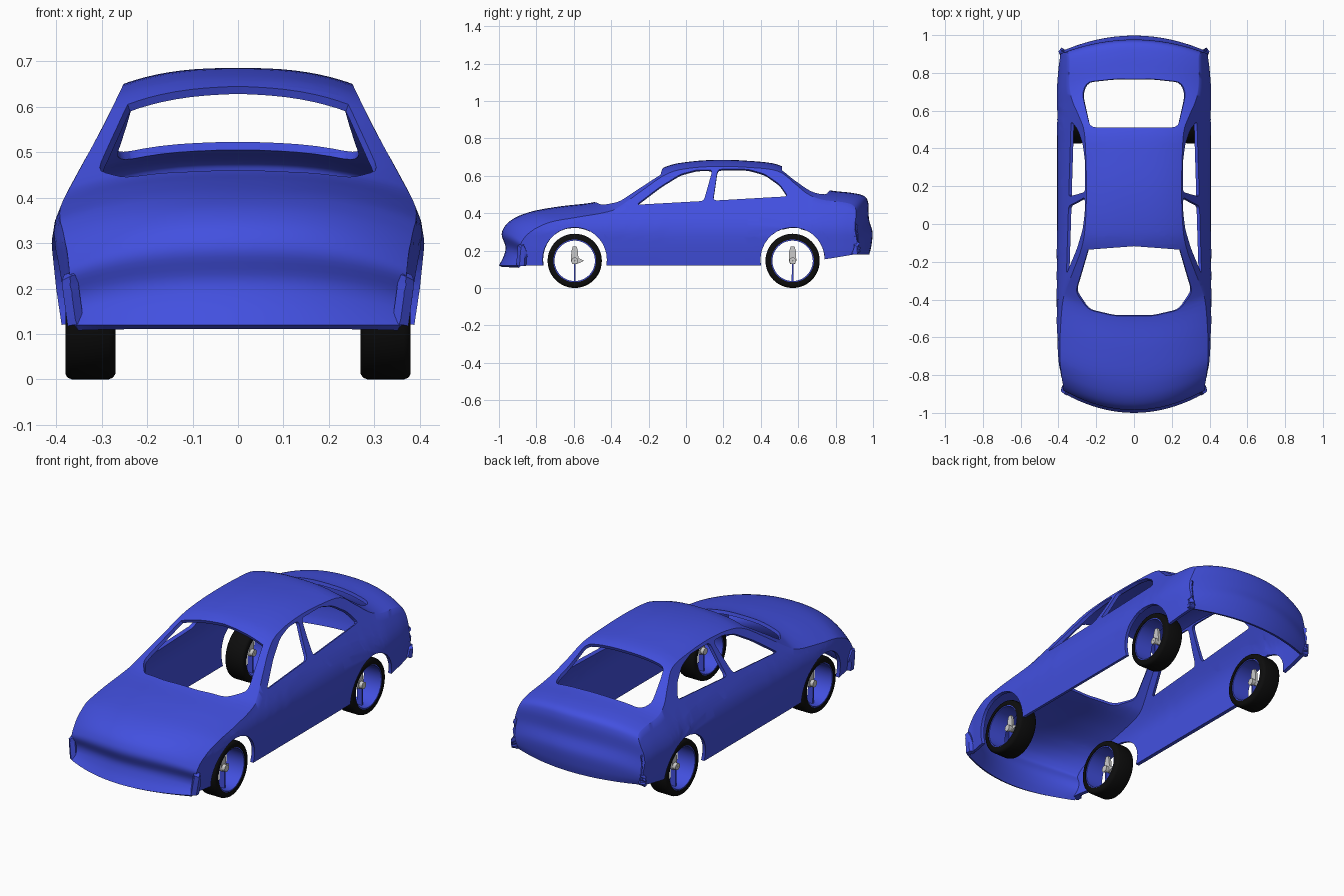
import bpy, bmesh, math
from mathutils import Vector

cube = bpy.data.objects.get("Cube")
if cube:
    bpy.data.objects.remove(cube, do_unlink=True)


def material(name, rgb, rough):
    m = bpy.data.materials.new(name)
    m.use_nodes = True
    m.diffuse_color = (*rgb, 1)
    node = m.node_tree.nodes["Principled BSDF"]
    node.inputs["Base Color"].default_value = (*rgb, 1)
    node.inputs["Roughness"].default_value = rough
    return m


blue = material("body blue", (0.055, 0.08, 0.74), 0.5)
black = material("tyre black", (0.004, 0.004, 0.004), 0.8)
grey = material("light grey", (0.6, 0.6, 0.6), 0.5)


def finish(bm, name, mat, thickness=0, angle=40):
    mesh = bpy.data.meshes.new(name)
    bm.to_mesh(mesh)
    bm.free()
    mesh.materials.append(mat)
    ob = bpy.data.objects.new(name, mesh)
    bpy.context.collection.objects.link(ob)
    bpy.ops.object.select_all(action="DESELECT")
    bpy.context.view_layer.objects.active = ob
    ob.select_set(True)
    if thickness:
        mod = ob.modifiers.new("thickness", "SOLIDIFY")
        mod.thickness, mod.offset = thickness, -1
        bpy.ops.object.modifier_apply(modifier=mod.name)
    bpy.ops.object.shade_smooth_by_angle(angle=math.radians(angle))
    return ob


# Half width of the body at each height
WALL = [(.12, .388), (.2, .4), (.3, .41), (.35, .402), (.4, .382), (.45, .355),
        (.56, .295), (.66, .247), (.7, .225)]


def half_width(z):
    for (z1, x1), (z2, x2) in zip(WALL, WALL[1:]):
        if z <= z2:
            return x1 + (x2 - x1) * (z - z1) / (z2 - z1)
    return WALL[-1][1]


# Centre line from nose to tail: y, top height, width factor, sweep, crown
STATIONS = [
    (-1, .12, .93, .12, .04), (-.975, .17, .92, .12, .04), (-.965, .22, .92, .12, .04),
    (-.985, .28, .92, .12, .05), (-.975, .32, .92, .12, .06), (-.945, .355, .925, .12, .06),
    (-.89, .387, .95, .11, .06), (-.8, .415, .98, .09, .06), (-.66, .438, 1, .08, .06),
    (-.5, .457, 1, .09, .05), (-.42, .49, 1, .09, .05), (-.26, .575, 1, .05, .05),
    (-.11, .648, 1, .01, .04), (0, .673, 1, 0, .035), (.16, .685, 1, 0, .035),
    (.33, .68, 1, 0, .035), (.49, .66, 1, 0, .035), (.59, .6, 1, -.02, .04),
    (.68, .55, 1, -.05, .045), (.77, .522, 1, -.06, .05), (.89, .508, .98, -.07, .05),
    (.955, .49, .96, -.08, .05), (.975, .45, .95, -.08, .05), (.978, .37, .95, -.08, .05),
    (.997, .3, .95, -.09, .05), (.992, .23, .95, -.09, .03), (.98, .18, .95, -.09, .03)]


def smooth_rows(rows, steps):
    out = []
    for i in range(len(rows) - 1):
        a, b, c, d = (Vector(rows[min(max(i + k, 0), len(rows) - 1)]) for k in (-1, 0, 1, 2))
        for s in range(steps):
            t = s / steps
            out.append(b + (c - a) * t / 2 + (a * 2 - b * 5 + c * 4 - d) * t * t / 2
                       + (b * 3 - a - c * 3 + d) * t ** 3 / 2)
    return out + [Vector(rows[-1])]


def section(row, n_wall=10, n_top=12):
    y, top, width, sweep, crown = row
    base = .12 if y < .7 else .138 + (y - .7) * .15
    top = max(top, base)
    crown = min(crown, (top - base) * .5)
    edge = top - crown
    half = []
    for i in range(n_wall):
        z = base + (edge - base) * i / n_wall
        half.append((half_width(z) * width, z))
    xe = half_width(edge) * width
    for i in range(n_top + 1):
        f = math.cos(math.pi / 2 * i / n_top)
        half.append((xe * f, top - crown * f ** 2.6))
    full = half + [(-x, z) for x, z in reversed(half[:-1])]
    return [(x, y + sweep * (x / .4) ** 2, z) for x, z in full]


def rounded(poly, r):
    out = []
    for i, p in enumerate(poly):
        p, a, b = Vector(p), Vector(poly[i - 1]), Vector(poly[(i + 1) % len(poly)])
        ra, rb = min(r, (a - p).length * .45), min(r, (b - p).length * .45)
        a, b = p + (a - p).normalized() * ra, p + (b - p).normalized() * rb
        for t in (0, .33, .67, 1):
            out.append(a * (1 - t) ** 2 + p * 2 * t * (1 - t) + b * t * t)
    return out


def cut_opening(bm, poly, axes, keep):
    """Clip the shell along a convex outline and remove what lies inside."""
    u, v = axes
    mid = sum((Vector(p) for p in poly), Vector((0, 0))) / len(poly)
    lo = [min(p[k] for p in poly) - .07 for k in (0, 1)]
    hi = [max(p[k] for p in poly) + .07 for k in (0, 1)]
    planes = []

    def inside():
        found = []
        for f in bm.faces:
            c = f.calc_center_median()
            if (lo[0] < c[u] < hi[0] and lo[1] < c[v] < hi[1] and keep(c)
                    and all((c - co).dot(no) < 0 for co, no in planes)):
                found.append(f)
        return found

    for i, q in enumerate(poly):
        p = poly[i - 1]
        n2 = Vector((q[1] - p[1], p[0] - q[0]))
        if n2.length < 1e-5:
            continue
        n2.normalize()
        if n2.dot(mid - Vector(p)) > 0:
            n2 = -n2
        co, no = Vector((0, 0, 0)), Vector((0, 0, 0))
        co[u], co[v], no[u], no[v] = p[0], p[1], n2[0], n2[1]
        faces = inside()
        edges = {e for f in faces for e in f.edges}
        verts = {w for f in faces for w in f.verts}
        bmesh.ops.bisect_plane(bm, geom=list(verts) + list(edges) + faces,
                               dist=1e-5, plane_co=co, plane_no=no)
        planes.append((co, no))
    bmesh.ops.delete(bm, geom=inside(), context="FACES")


# Body shell
bm = bmesh.new()
grid = [[bm.verts.new(p) for p in section(r)] for r in smooth_rows(STATIONS, 5)]
for r1, r2 in zip(grid, grid[1:]):
    for i in range(len(r1) - 1):
        bm.faces.new((r1[i], r2[i], r2[i + 1], r1[i + 1]))
bmesh.ops.remove_doubles(bm, verts=bm.verts, dist=1e-4)
bmesh.ops.recalc_face_normals(bm, faces=bm.faces)
roof = max(bm.faces, key=lambda f: f.calc_center_median().z)
if roof.normal.z < 0:
    bmesh.ops.reverse_faces(bm, faces=bm.faces)


def mirrored(half):
    return half + [(-x, y) for x, y in reversed(half)]


# Windscreen and rear window
windscreen = mirrored([(.1, -.487), (.24, -.455), (.31, -.36), (.232, -.1), (.1, -.11)])
rear_window = mirrored([(.1, .512), (.232, .512), (.275, .69), (.25, .752), (.1, .768)])
for outline in (windscreen, rear_window):
    cut_opening(bm, rounded(outline, .03), (0, 1), lambda c: c.z > .4)
# Side windows
front_side = [(-.265, .445), (.095, .465), (.142, .632), (.06, .632), (-.03, .608), (-.14, .54)]
rear_side = [(.145, .467), (.545, .49), (.5, .555), (.42, .61), (.33, .635), (.17, .635)]
for outline in (front_side, rear_side):
    cut_opening(bm, rounded(outline, .02), (1, 2), lambda c: abs(c.x) > .15)
# Wheel arches
AXLES = {"front": -.595, "rear": .57}
for y in AXLES.values():
    arch = [(y + .172 * math.cos(math.tau * i / 36), .15 + .174 * math.sin(math.tau * i / 36))
            for i in range(36)]
    cut_opening(bm, arch, (1, 2), lambda c: abs(c.x) > .2)
finish(bm, "body_shell", blue, thickness=.018)


def lathe(name, profile, centre, mat, steps=48):
    """Spin a closed (x, radius) profile around the axle."""
    bm = bmesh.new()
    rings = []
    for i in range(steps):
        a = math.tau * i / steps
        rings.append([bm.verts.new((centre[0] + x, centre[1] + r * math.cos(a),
                                    centre[2] + r * math.sin(a))) for x, r in profile])
    for i in range(steps):
        a, b = rings[i - 1], rings[i]
        for k in range(len(profile)):
            bm.faces.new((a[k - 1], a[k], b[k], b[k - 1]))
    bmesh.ops.recalc_face_normals(bm, faces=bm.faces)
    return finish(bm, name, mat)


def plate(name, outline, x, depth, mat):
    """Extrude a (y, z) outline along the axle."""
    bm = bmesh.new()
    face = bm.faces.new([bm.verts.new((x - depth / 2, y, z)) for y, z in outline])
    ext = bmesh.ops.extrude_face_region(bm, geom=[face])["geom"]
    bmesh.ops.translate(bm, vec=(depth, 0, 0),
                        verts=[g for g in ext if isinstance(g, bmesh.types.BMVert)])
    bmesh.ops.recalc_face_normals(bm, faces=bm.faces)
    return finish(bm, name, mat, angle=30)


TYRE = [(-.055, .114), (-.055, .133), (-.05, .141), (-.04, .145),
        (.04, .145), (.05, .141), (.055, .133), (.055, .114)]
RIM = [(-.052, .108), (-.052, .1145), (.052, .1145), (.052, .108)]
ARM = [(-.02, 0), (-.012, -.018), (.012, -.018), (.02, 0), (.018, .05), (.01, .078),
       (-.01, .078), (-.018, .05)]
# Wheels with upright, hub and a thin lower spoke
for end, y in AXLES.items():
    for side, sx in (("left", 1), ("right", -1)):
        x, z, tag = sx * .325, .145, f"{end}_{side}"
        lathe(tag + "_tyre", TYRE, (x, y, z), black)
        lathe(tag + "_rim", RIM, (x, y, z), blue)
        lathe(tag + "_hub", [(-.025, .001), (-.025, .018), (.025, .018), (.025, .001)],
              (x, y, z), grey, 20)
        plate(tag + "_upright", [(y + a, z + b) for a, b in ARM], x, .014, grey)
        plate(tag + "_spoke", [(y - .005, .034), (y + .005, .034), (y + .004, .13),
                               (y - .004, .13)], x, .03, blue)
        if end == "front":
            plate(tag + "_steering_arm", [(y + .01, z - .018), (y + .05, z), (y + .01, z + .02)],
                  x, .012, grey)
